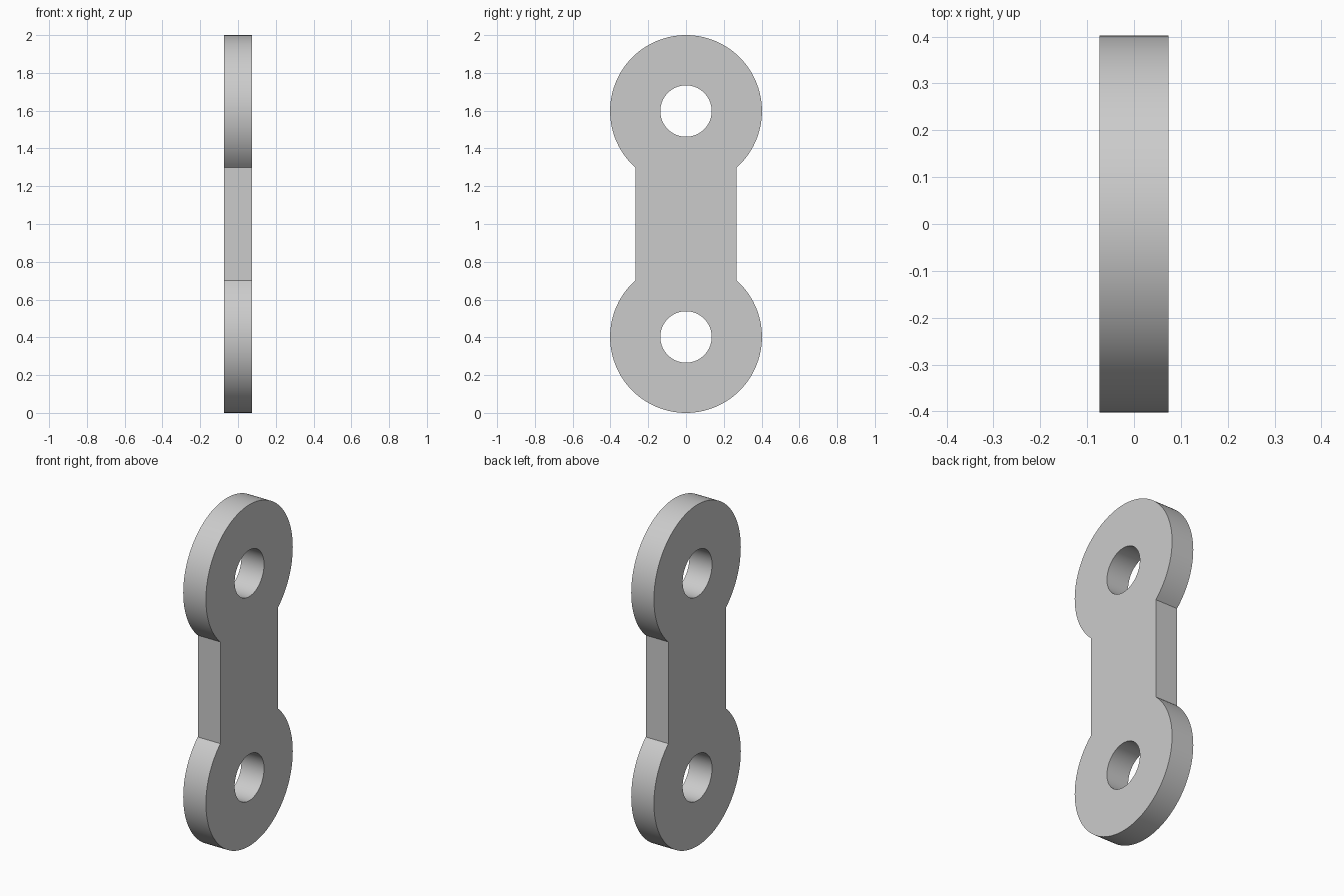
import bpy, bmesh
from math import sin, cos, asin, pi, radians

cube = bpy.data.objects.get("Cube")
if cube:
    bpy.data.objects.remove(cube, do_unlink=True)

THICK = 0.147      # plate thickness along x
R_END = 0.402      # radius of the round ends
R_HOLE = 0.136     # radius of the pin holes
HALF_NECK = 0.30   # half width of the straight middle
Z_LOW, Z_HIGH = R_END, 2 - R_END


def arc(z, radius, start, end, steps):
    """Points (y, z) along an arc centred on the plate's middle line."""
    angles = [start + (end - start) * i / steps for i in range(steps + 1)]
    return [(radius * cos(a), z + radius * sin(a)) for a in angles]


def add_loop(bm, points):
    """Closed ring of edges on the -x side of the plate."""
    verts = [bm.verts.new((-THICK / 2, y, z)) for y, z in points]
    return [bm.edges.new((v, verts[(i + 1) % len(verts)])) for i, v in enumerate(verts)]


# Outline: two round ends joined by the straight neck
corner = pi / 2 - asin(HALF_NECK / R_END)
top_end = arc(Z_HIGH, R_END, corner - pi / 2, 3 * pi / 2 - corner, 80)
low_end = arc(Z_LOW, R_END, pi / 2 + corner, 5 * pi / 2 - corner, 80)

bm = bmesh.new()
edges = add_loop(bm, top_end + low_end)

# Pin holes
for z in (Z_LOW, Z_HIGH):
    edges += add_loop(bm, arc(z, R_HOLE, 0, 2 * pi, 64)[:-1])

# Fill the face around the holes and extrude it to full thickness
bmesh.ops.triangle_fill(bm, edges=edges, use_beauty=True, use_dissolve=False)
extruded = bmesh.ops.extrude_face_region(bm, geom=bm.faces[:], use_keep_orig=True)
moved = [g for g in extruded["geom"] if isinstance(g, bmesh.types.BMVert)]
bmesh.ops.translate(bm, verts=moved, vec=(THICK, 0, 0))
bmesh.ops.recalc_face_normals(bm, faces=bm.faces[:])

mesh = bpy.data.meshes.new("link_plate")
bm.to_mesh(mesh)
bm.free()
plate = bpy.data.objects.new("link_plate", mesh)
bpy.context.collection.objects.link(plate)

# Plain grey metal
grey = bpy.data.materials.new("plain_grey")
grey.use_nodes = True
color = (0.6, 0.6, 0.6, 1)
grey.diffuse_color = color
grey.node_tree.nodes["Principled BSDF"].inputs["Base Color"].default_value = color
mesh.materials.append(grey)

# Smooth rims, sharp edges
bpy.ops.object.select_all(action="DESELECT")
plate.select_set(True)
bpy.context.view_layer.objects.active = plate
bpy.ops.object.shade_smooth_by_angle(angle=radians(30))
